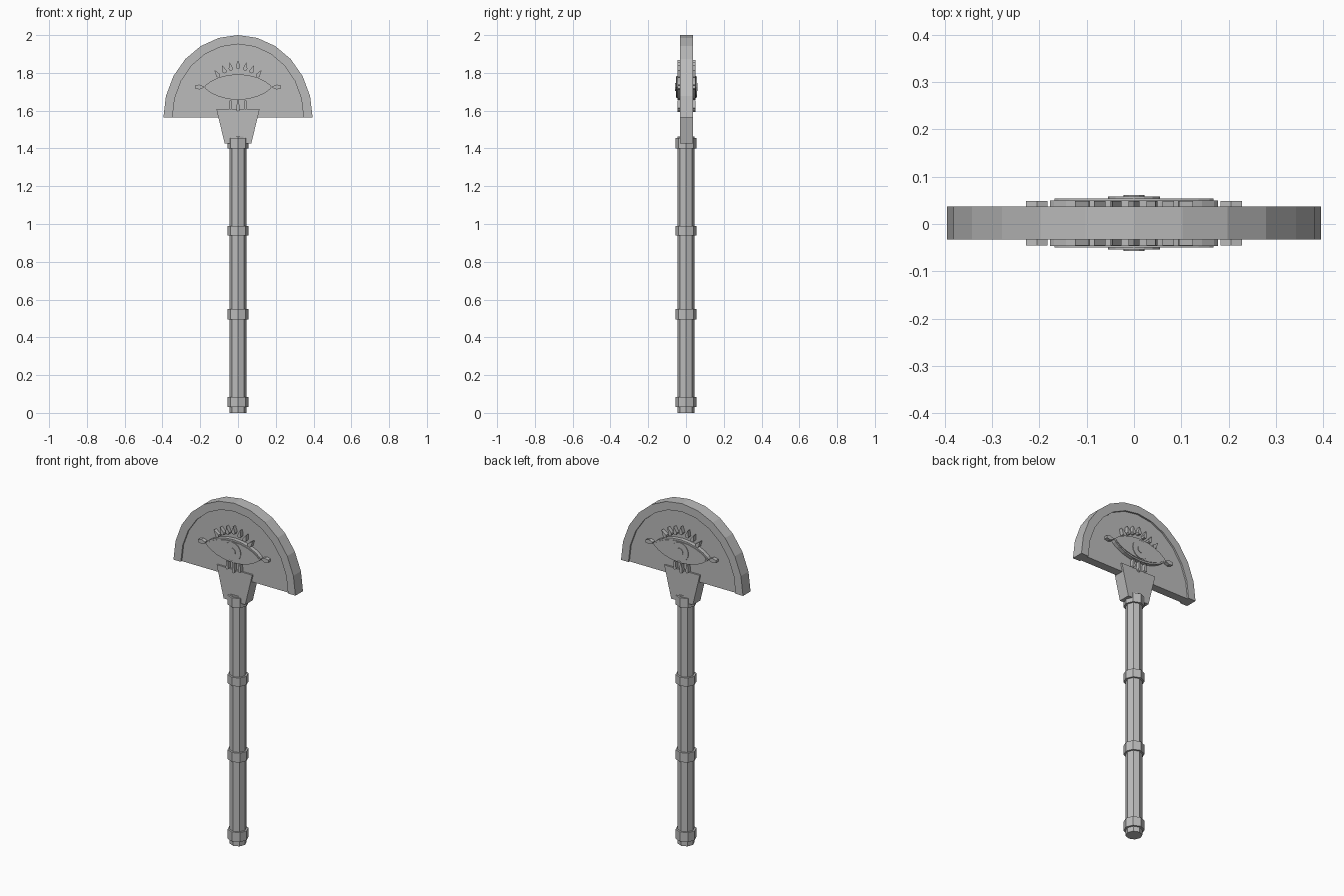
import bpy, bmesh, math
from mathutils import Vector

if "Cube" in bpy.data.objects:
    bpy.data.objects.remove(bpy.data.objects["Cube"])

grey = bpy.data.materials.new("plain_grey")
grey.diffuse_color = (0.5, 0.5, 0.5, 1)
grey.use_nodes = True
grey.node_tree.nodes["Principled BSDF"].inputs["Base Color"].default_value = grey.diffuse_color

MID_Y = 0.002      # mid plane of the blade
BLADE_Z = 1.565    # straight lower edge of the blade
EYE_Z = 1.725


def prisms(name, outlines, y0, y1):
    """Extrude each x-z outline from depth y0 to y1 as one object."""
    bm = bmesh.new()
    for pts in outlines:
        front = [bm.verts.new((x, MID_Y + y0, z)) for x, z in pts]
        back = [bm.verts.new((x, MID_Y + y1, z)) for x, z in pts]
        bm.faces.new(front)
        bm.faces.new(back[::-1])
        n = len(pts)
        for i in range(n):
            j = (i + 1) % n
            bm.faces.new((front[j], front[i], back[i], back[j]))
    bmesh.ops.recalc_face_normals(bm, faces=bm.faces)
    mesh = bpy.data.meshes.new(name)
    bm.to_mesh(mesh)
    bm.free()
    mesh.materials.append(grey)
    ob = bpy.data.objects.new(name, mesh)
    bpy.context.collection.objects.link(ob)
    return ob


def both_sides(name, outlines, y0, y1):
    prisms(name + "_front", outlines, -y1, -y0)
    prisms(name + "_back", outlines, y0, y1)


def octagon(name, r, z0, z1):
    bpy.ops.mesh.primitive_cylinder_add(vertices=8, radius=r, depth=z1 - z0,
                                        location=(0, 0, (z0 + z1) / 2))
    ob = bpy.context.object
    ob.name = name
    ob.data.materials.append(grey)


def arc(a, b, n=12):
    return [(a * math.cos(math.pi * i / n), BLADE_Z + b * math.sin(math.pi * i / n))
            for i in range(n + 1)]


def almond(w, up, down, n=10):
    top = [(w * math.cos(math.pi * i / n), EYE_Z + up * math.sin(math.pi * i / n) ** 1.5)
           for i in range(n + 1)]
    low = [(-w * math.cos(math.pi * i / n), EYE_Z - down * math.sin(math.pi * i / n) ** 1.5)
           for i in range(1, n)]
    return top + low


def disc(r, n=16):
    return [(r * math.cos(2 * math.pi * i / n), EYE_Z + r * math.sin(2 * math.pi * i / n))
            for i in range(n)]


# Handle with its collars
octagon("handle", 0.045, 0, 1.463)
for k, (z0, z1) in enumerate([(0.03, 0.085), (0.495, 0.55), (0.94, 0.99), (1.40, 1.455)]):
    octagon(f"collar_{k + 1}", 0.056, z0, z1)

# Blade: raised rim around a recessed panel, and the tapered neck
prisms("blade_rim", [arc(0.395, 0.435) + arc(0.347, 0.387)[::-1]], -0.035, 0.035)
prisms("blade_panel", [arc(0.349, 0.389)], -0.025, 0.025)
prisms("neck", [[(-0.115, 1.61), (-0.07, 1.425), (0.07, 1.425), (0.115, 1.61)]], -0.035, 0.035)

# Eye: stacked layers on each side
both_sides("eye_outline", [almond(0.178, 0.068, 0.068)], 0.02, 0.048)
both_sides("eye_white", [almond(0.168, 0.058, 0.058)], 0.04, 0.052)
both_sides("iris", [disc(0.055)], 0.045, 0.056)
both_sides("pupil", [disc(0.022, 12)], 0.05, 0.059)

# Upper lashes: fan of pointed spikes
lashes = []
for x, z, lean in [(0, 1.868, 0), (0.045, 1.857, 0.2), (0.085, 1.841, 0.4), (0.125, 1.815, 0.62)]:
    for s in ((1, -1) if x else (1,)):
        d = Vector((s * math.sin(lean), math.cos(lean)))
        side = Vector((d.y, -d.x))
        tip = Vector((s * x, z))
        base = tip - d * 0.045
        lashes.append([tip, base + d * 0.01 + side * 0.012, base + side * 0.006,
                       base - side * 0.006, base + d * 0.01 - side * 0.012])
both_sides("upper_lashes", lashes, 0.02, 0.047)

# Lower lashes: three flared drops
drops = [[(x - 0.005, 1.655), (x + 0.005, 1.655), (x + 0.009, z + 0.007), (x, z), (x - 0.009, z + 0.007)]
         for x, z in [(-0.04, 1.606), (0, 1.594), (0.04, 1.606)]]
both_sides("lower_lashes", drops, 0.02, 0.047)

# Small pointed studs at the eye corners
studs = [[(s * x, EYE_Z + h) for x, h in
          [(0.183, 0.004), (0.205, 0.013), (0.228, 0.007), (0.228, -0.007), (0.205, -0.013), (0.183, -0.004)]]
         for s in (-1, 1)]
both_sides("corner_studs", studs, 0.02, 0.047)
